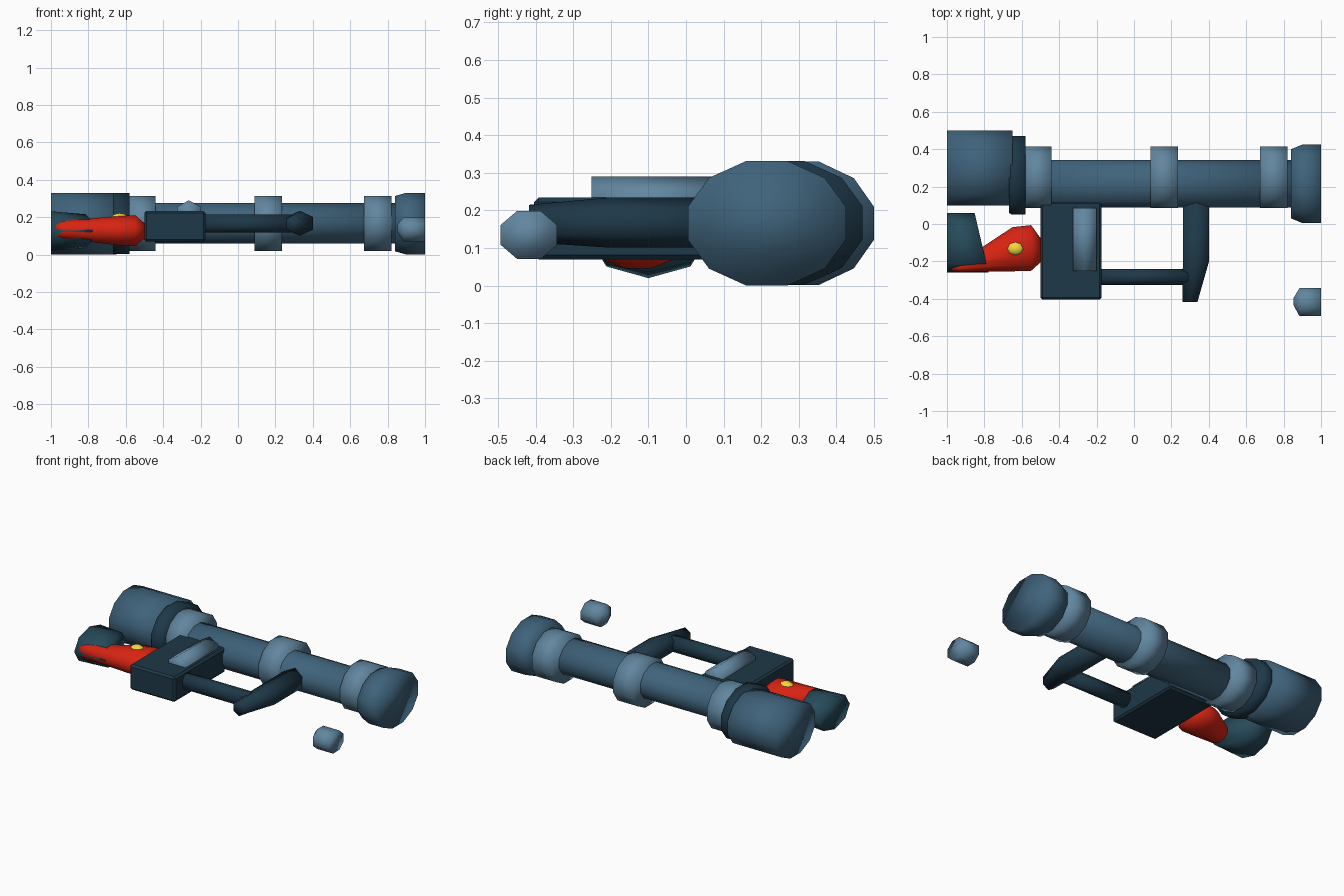
import bpy, bmesh, math
from mathutils import Vector

if "Cube" in bpy.data.objects:
    bpy.data.objects.remove(bpy.data.objects["Cube"])


def material(name, rgb):
    m = bpy.data.materials.new(name)
    m.diffuse_color = (*rgb, 1)
    m.use_nodes = True
    m.node_tree.nodes["Principled BSDF"].inputs["Base Color"].default_value = m.diffuse_color
    return m


STEEL = material("steel_blue", (0.05, 0.125, 0.2))
LIGHT = material("light_blue", (0.12, 0.24, 0.35))
DARK = material("dark_blue", (0.013, 0.04, 0.065))
TEAL = material("teal_blue", (0.02, 0.07, 0.105))
RED = material("red", (0.68, 0.017, 0.006))
YELLOW = material("yellow", (0.9, 0.68, 0.05))


def finish(bm, name, mat, smooth=True):
    bmesh.ops.recalc_face_normals(bm, faces=bm.faces)
    me = bpy.data.meshes.new(name)
    bm.to_mesh(me)
    bm.free()
    for p in me.polygons:
        p.use_smooth = smooth
    me.materials.append(mat)
    ob = bpy.data.objects.new(name, me)
    bpy.context.collection.objects.link(ob)
    return ob


def loft(name, mat, sections, sides=12, axis="x", flat=True, shear=0.0):
    """Sections: (position on axis, centre a, centre z, half width, half height)."""
    start = math.pi / 2 + (math.pi / sides if flat else 0)
    angles = [start + 2 * math.pi * i / sides for i in range(sides)]
    ma = max(abs(math.cos(t)) for t in angles)
    mz = max(abs(math.sin(t)) for t in angles)
    bm = bmesh.new()
    rings = []
    for k, (p, ca, cz, ra, rz) in enumerate(sections):
        ring = []
        for t in angles:
            a = math.cos(t) / ma
            q = p + (shear * a if k == len(sections) - 1 else 0)
            z = cz + rz * math.sin(t) / mz
            w = ca + ra * a
            ring.append(bm.verts.new((q, w, z) if axis == "x" else (w, q, z)))
        rings.append(ring)
    for r, s in zip(rings, rings[1:]):
        for i in range(sides):
            j = (i + 1) % sides
            bm.faces.new((r[i], r[j], s[j], s[i]))
    bm.faces.new(rings[0])
    bm.faces.new(rings[-1])
    return finish(bm, name, mat)


# Main tube with its rear drum, collar and flared muzzle
loft("main_tube", STEEL, [(-0.66, 0.215, 0.167, 0.127, 0.108),
                          (0.88, 0.215, 0.167, 0.127, 0.108)])
loft("rear_drum", STEEL, [(-1, 0.3, 0.166, 0.2, 0.164),
                          (-0.65, 0.3, 0.166, 0.2, 0.164)])
loft("collar", DARK, [(-0.668, 0.26, 0.167, 0.2, 0.162),
                      (-0.655, 0.26, 0.167, 0.21, 0.164),
                      (-0.58, 0.26, 0.167, 0.21, 0.164)])
loft("muzzle", STEEL, [(0.84, 0.215, 0.166, 0.185, 0.148),
                       (0.9, 0.215, 0.166, 0.21, 0.165),
                       (1, 0.215, 0.166, 0.21, 0.165)])

# Clamp rings
for i, x in enumerate((-0.515, 0.162, 0.748)):
    loft(f"clamp_ring_{i + 1}", LIGHT, [(x - 0.073, 0.25, 0.167, 0.165, 0.148),
                                        (x + 0.073, 0.25, 0.167, 0.165, 0.148)])

# Body block with softened edges
bm = bmesh.new()
bmesh.ops.create_cube(bm, size=1)
bmesh.ops.scale(bm, vec=Vector((0.328, 0.525, 0.164)), verts=bm.verts)
bmesh.ops.translate(bm, vec=Vector((-0.337, -0.142, 0.152)), verts=bm.verts)
bmesh.ops.bevel(bm, geom=bm.edges[:], offset=0.012, segments=1, affect="EDGES")
finish(bm, "body_block", DARK, smooth=False)

# Rounded ridge on the body
loft("body_ridge", LIGHT, [(-0.252, -0.263, 0.22, 0.063, 0.071),
                           (0.085, -0.263, 0.22, 0.063, 0.071)],
     sides=6, axis="y", flat=False)

# Side rod and grip
loft("side_rod", DARK, [(-0.2, -0.283, 0.167, 0.043, 0.048),
                        (0.29, -0.283, 0.167, 0.043, 0.048)], sides=8)
loft("grip", DARK, [(0.13, 0.331, 0.168, 0.07, 0.067),
                    (-0.2, 0.331, 0.168, 0.07, 0.067),
                    (-0.417, 0.299, 0.165, 0.04, 0.05)],
     sides=6, axis="y", flat=False)

# Loose front knob
loft("front_knob", LIGHT, [(0.852, -0.415, 0.14, 0.018, 0.022),
                           (0.885, -0.418, 0.135, 0.075, 0.064),
                           (1, -0.418, 0.135, 0.075, 0.064)], sides=8)

# Rear nozzle with slanted inner end
loft("rear_nozzle", TEAL, [(-1, -0.1, 0.126, 0.158, 0.106),
                           (-0.815, -0.1, 0.126, 0.158, 0.09)],
     sides=8, flat=False, shear=-0.037)

# Tapered red pod and its yellow button
loft("red_pod", RED, [(-0.972, -0.235, 0.13, 0.014, 0.03),
                      (-0.93, -0.229, 0.134, 0.027, 0.047),
                      (-0.65, -0.135, 0.128, 0.118, 0.077),
                      (-0.55, -0.128, 0.128, 0.122, 0.083),
                      (-0.5, -0.14, 0.128, 0.065, 0.04)])
bm = bmesh.new()
bmesh.ops.create_uvsphere(bm, u_segments=8, v_segments=6, radius=1)
bmesh.ops.scale(bm, vec=Vector((0.049, 0.04, 0.03)), verts=bm.verts)
bmesh.ops.translate(bm, vec=Vector((-0.633, -0.132, 0.192)), verts=bm.verts)
finish(bm, "yellow_button", YELLOW)
